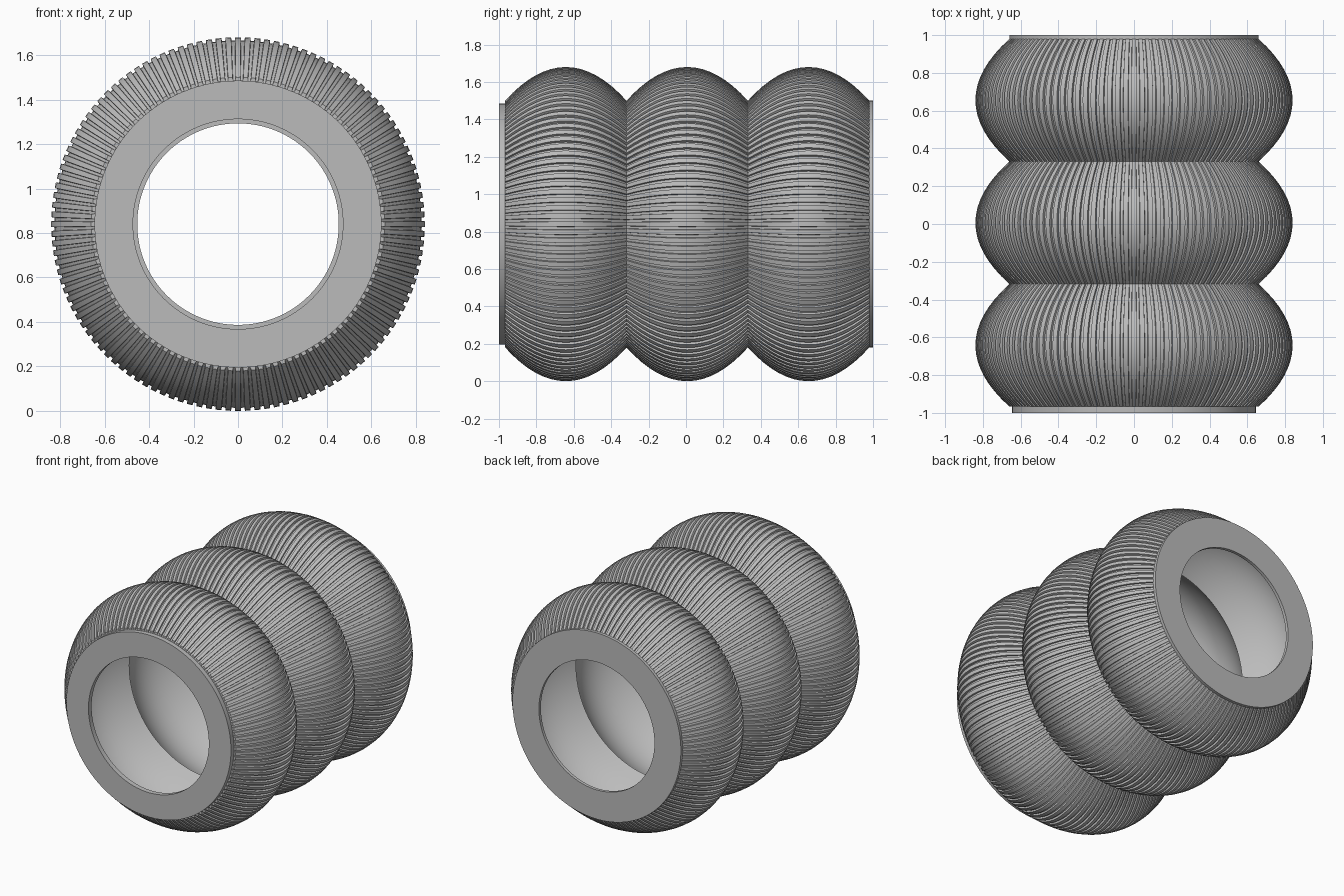
import bpy, bmesh, math

cube = bpy.data.objects.get("Cube")
if cube:
    bpy.data.objects.remove(cube, do_unlink=True)

AXIS_Z = 0.84          # height of the bellows axis
CROWN, NECK = 0.84, 0.66
START, END = -0.967, 0.98
LOBES, STEPS = 3, 16
TEETH, GROOVE = 120, 0.014
WALL = 0.03

grey = bpy.data.materials.new("rubber grey")
grey.use_nodes = True
grey.diffuse_color = (0.5, 0.5, 0.5, 1)
grey.node_tree.nodes["Principled BSDF"].inputs["Base Color"].default_value = (0.5, 0.5, 0.5, 1)


def lathe(name, profile, ring, closed=False):
    """Spin (radius, y) points about the y axis; ring holds (turn, radius offset)."""
    bm = bmesh.new()
    rows = []
    for radius, y in profile:
        row = []
        for turn, offset in ring:
            a = turn * math.tau
            r = radius + offset
            row.append(bm.verts.new((r * math.sin(a), y, AXIS_Z + r * math.cos(a))))
        rows.append(row)
    pairs = list(zip(rows, rows[1:]))
    if closed:
        pairs.append((rows[-1], rows[0]))
    n = len(ring)
    for low, high in pairs:
        for j in range(n):
            k = (j + 1) % n
            bm.faces.new((low[j], low[k], high[k], high[j]))
    mesh = bpy.data.meshes.new(name)
    bm.to_mesh(mesh)
    bm.free()
    mesh.materials.append(grey)
    obj = bpy.data.objects.new(name, mesh)
    bpy.context.collection.objects.link(obj)
    bpy.ops.object.select_all(action="DESELECT")
    obj.select_set(True)
    bpy.context.view_layer.objects.active = obj
    bpy.ops.object.shade_smooth_by_angle(angle=math.radians(30))
    return obj


# Three bulging lobes meeting at sharp necks
width = (END - START) / LOBES
lobes = []
for i in range(LOBES * STEPS + 1):
    t = 2 * (i % STEPS) / STEPS - 1
    lobes.append((CROWN - (CROWN - NECK) * t * t, START + width * i / STEPS))

# Ring shapes: square ribs for the outside, plain circle for the rest
ribs = []
for k in range(TEETH):
    for part, offset in ((-0.29, 0), (0.29, 0), (0.33, -GROOVE), (0.67, -GROOVE)):
        ribs.append(((k + part) / TEETH, offset))
circle = [(k / 128, 0) for k in range(128)]

# Ribbed outer sleeve, with its end rims turned inward
rim = NECK - WALL
lathe("bellows_sleeve", [(rim, START)] + lobes + [(rim, END)], ribs)

# Smooth inner wall, facing the axis
lathe("bellows_lining", [(r - WALL, y) for r, y in reversed(lobes)], circle)


# Flat ring plates closing both ends around the bore
def end_plate(name, outer, inner, y0, y1):
    lathe(name, [(outer, y0), (outer, y1), (inner, y1), (inner, y0)], circle, closed=True)


end_plate("front_plate", 0.645, 0.472, -1.0, START + 0.002)
end_plate("back_plate", 0.66, 0.453, END - 0.002, 1.0)
